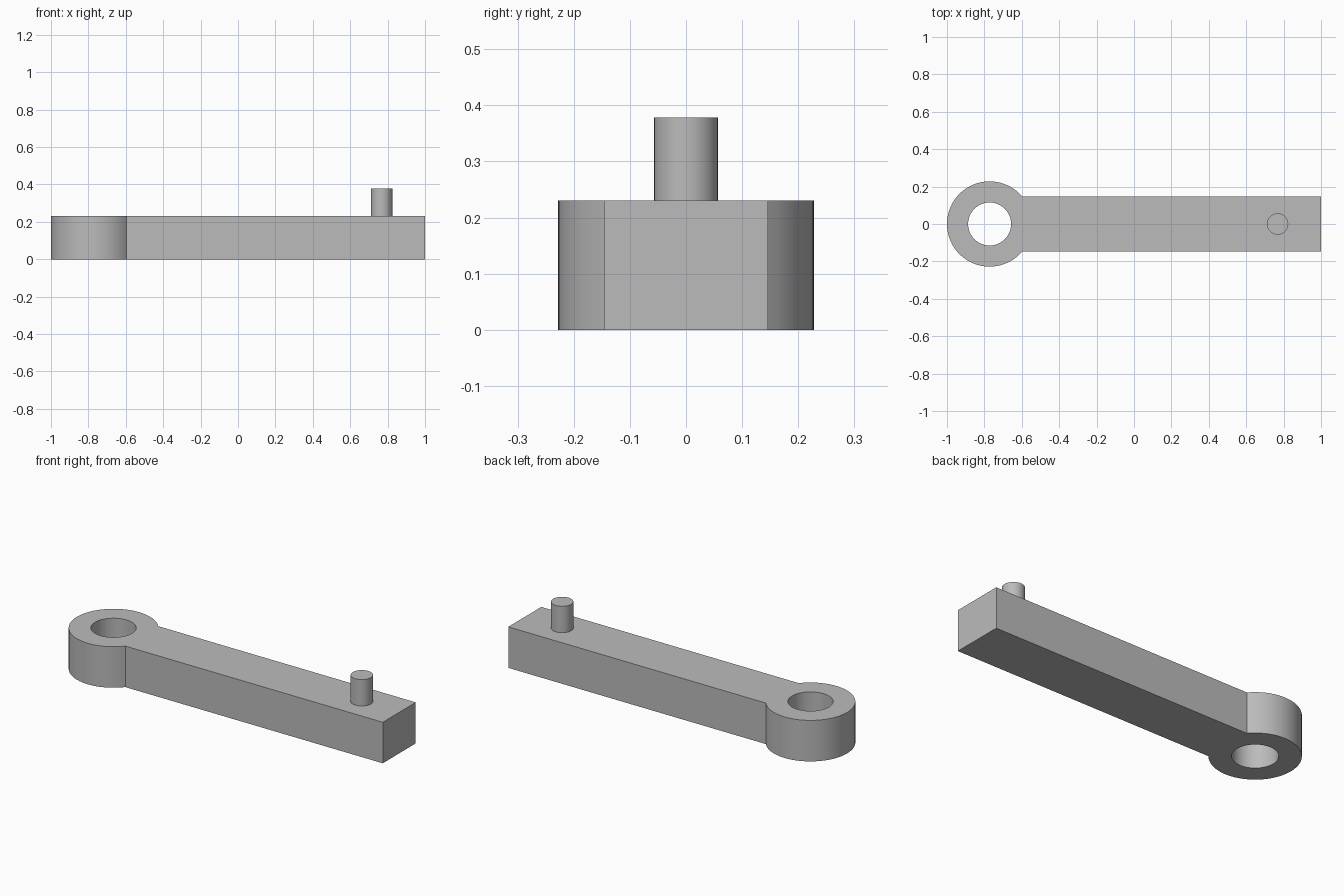
import bpy, bmesh
from math import sin, cos, asin, pi, radians

cube = bpy.data.objects.get("Cube")
if cube:
    bpy.data.objects.remove(cube, do_unlink=True)

EYE_X, EYE_R, HOLE_R = -0.772, 0.228, 0.115
BAR_HALF, HEIGHT = 0.146, 0.23
PIN_X, PIN_R, PIN_TOP = 0.768, 0.057, 0.378

grey = bpy.data.materials.new("plain grey")
grey.use_nodes = True
colour = (0.5, 0.5, 0.5, 1)
grey.diffuse_color = colour
grey.node_tree.nodes["Principled BSDF"].inputs["Base Color"].default_value = colour


def arc(x, r, start, end, steps):
    angles = [start + (end - start) * i / steps for i in range(steps + 1)]
    return [(x + r * cos(a), r * sin(a), 0) for a in angles]


def extruded(name, loops, z0, z1):
    """Fill the loops (the inner ones become holes) and raise them."""
    bm = bmesh.new()
    edges = []
    for loop in loops:
        verts = [bm.verts.new((x, y, z0)) for x, y, z in loop]
        edges += [bm.edges.new((a, b)) for a, b in zip(verts, verts[1:] + verts[:1])]
    bmesh.ops.triangle_fill(bm, edges=edges, use_beauty=True)
    top = bmesh.ops.extrude_face_region(bm, geom=bm.faces[:], use_keep_orig=True)
    raised = [g for g in top["geom"] if isinstance(g, bmesh.types.BMVert)]
    bmesh.ops.translate(bm, verts=raised, vec=(0, 0, z1 - z0))
    bmesh.ops.recalc_face_normals(bm, faces=bm.faces[:])
    mesh = bpy.data.meshes.new(name)
    bm.to_mesh(mesh)
    bm.free()
    mesh.materials.append(grey)
    ob = bpy.data.objects.new(name, mesh)
    bpy.context.collection.objects.link(ob)
    bpy.ops.object.select_all(action="DESELECT")
    ob.select_set(True)
    bpy.context.view_layer.objects.active = ob
    bpy.ops.object.shade_smooth_by_angle(angle=radians(30))
    return ob


# Arm: square bar running into a round eye with a through hole
meet = asin(BAR_HALF / EYE_R)
outline = arc(EYE_X, EYE_R, meet, 2 * pi - meet, 48)
outline += [(1, -BAR_HALF, 0), (1, BAR_HALF, 0)]
hole = arc(EYE_X, HOLE_R, 0, 2 * pi, 48)[:-1]
extruded("crank_arm", [outline, hole], 0, HEIGHT)

# Handle pin standing on the free end
extruded("handle_pin", [arc(PIN_X, PIN_R, 0, 2 * pi, 32)[:-1]], HEIGHT - 0.02, PIN_TOP)
